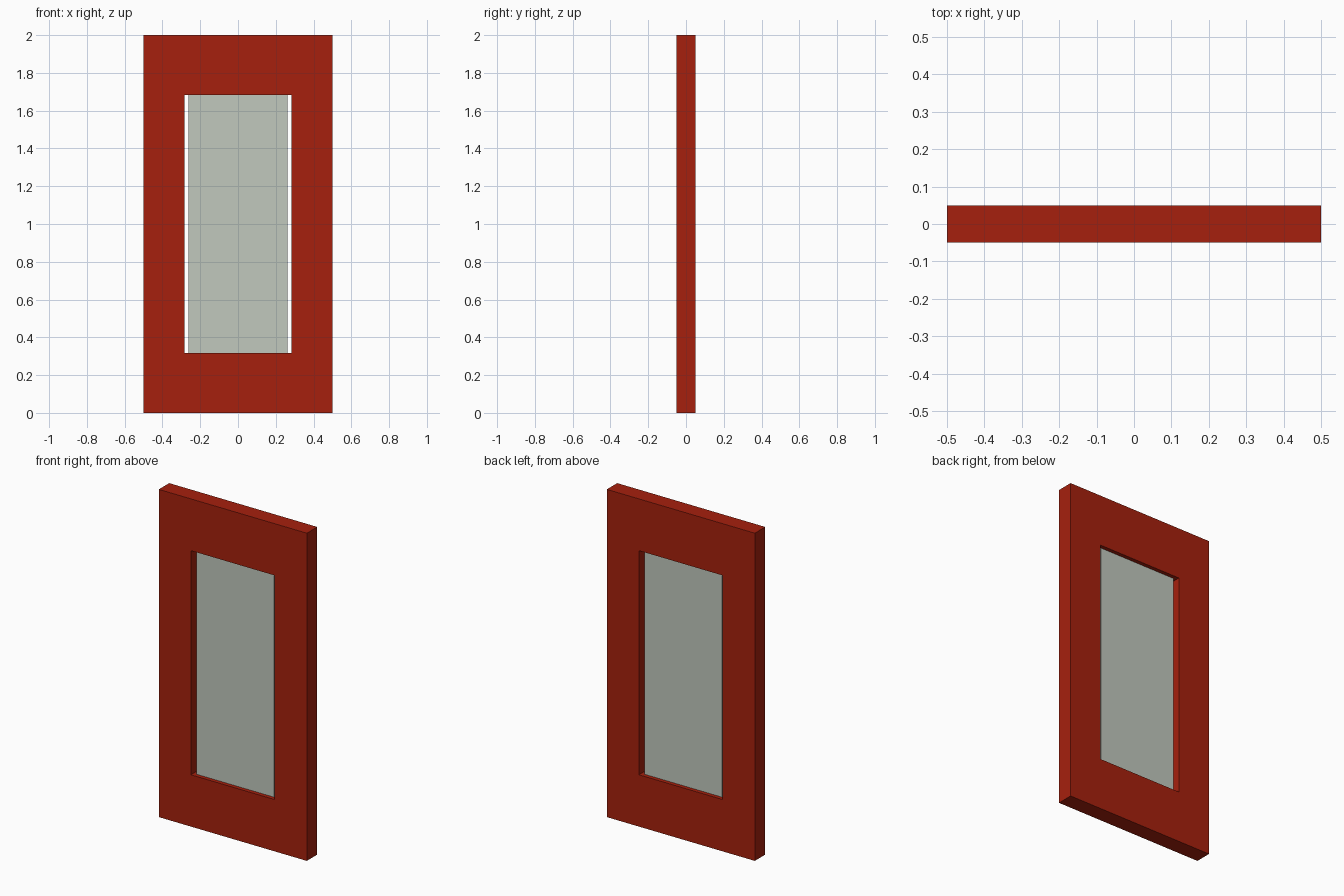
import bpy, bmesh

if "Cube" in bpy.data.objects:
    bpy.data.objects.remove(bpy.data.objects["Cube"])


def material(name, rgb):
    m = bpy.data.materials.new(name)
    m.diffuse_color = (*rgb, 1.0)
    m.use_nodes = True
    m.node_tree.nodes["Principled BSDF"].inputs["Base Color"].default_value = m.diffuse_color
    return m


def finish(name, bm, mat):
    bmesh.ops.recalc_face_normals(bm, faces=bm.faces[:])
    me = bpy.data.meshes.new(name)
    bm.to_mesh(me)
    bm.free()
    me.materials.append(mat)
    ob = bpy.data.objects.new(name, me)
    bpy.context.collection.objects.link(ob)
    return ob


red = material("red paint", (0.381, 0.0144, 0.004))
pane_grey = material("pale grey-green glass", (0.533, 0.578, 0.509))

W, H, D = 0.5, 2.0, 0.05           # half width, height, half depth
OX, OZ0, OZ1 = 0.283, 0.316, 1.684  # window opening


def rectangle(bm, hx, z0, z1, y):
    return [bm.verts.new((x, y, z)) for x, z in
            ((-hx, z0), (hx, z0), (hx, z1), (-hx, z1))]


# Door frame: mitred ring with a through opening
bm = bmesh.new()
of, ob_ = (rectangle(bm, W, 0, H, y) for y in (-D, D))
nf, nb = (rectangle(bm, OX, OZ0, OZ1, y) for y in (-D, D))
for i in range(4):
    j = (i + 1) % 4
    for a, b in ((of, nf), (nf, nb), (nb, ob_), (ob_, of)):
        bm.faces.new((a[i], a[j], b[j], b[i]))
finish("door_frame", bm, red)

# Window pane: recessed, narrow gap at each side
bm = bmesh.new()
f, b = (rectangle(bm, 0.262, OZ0, OZ1, y) for y in (-0.026, 0.026))
bm.faces.new(f)
bm.faces.new(b)
for i in range(4):
    j = (i + 1) % 4
    bm.faces.new((f[i], f[j], b[j], b[i]))
finish("window_pane", bm, pane_grey)
